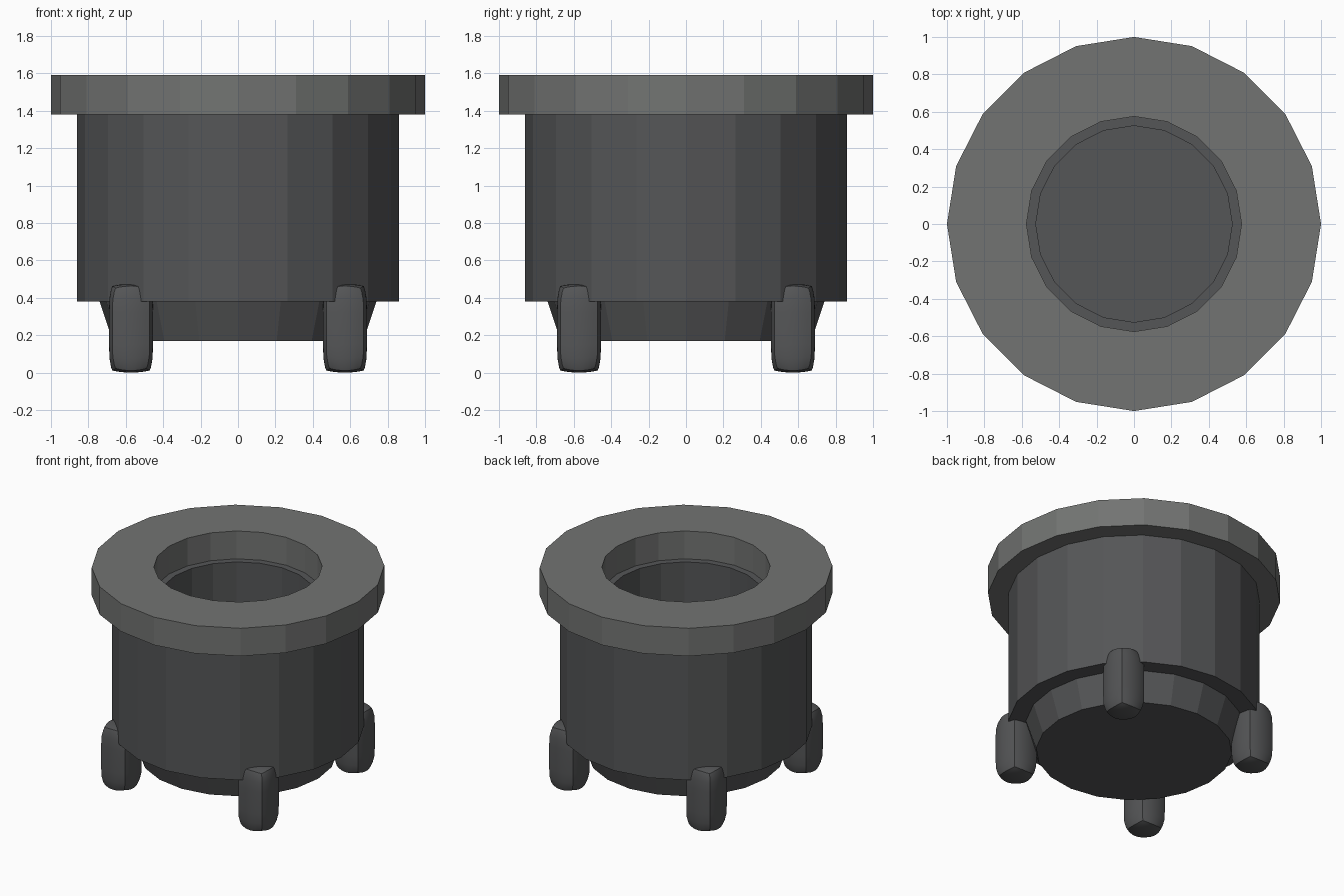
import bpy, bmesh, math

if "Cube" in bpy.data.objects:
    bpy.data.objects.remove(bpy.data.objects["Cube"])

SIDES = 20


def material(name, rgb):
    m = bpy.data.materials.new(name)
    m.diffuse_color = (*rgb, 1)
    m.use_nodes = True
    m.node_tree.nodes["Principled BSDF"].inputs["Base Color"].default_value = m.diffuse_color
    return m


rim_grey = material("rim_grey", (0.17, 0.175, 0.17))
body_grey = material("body_grey", (0.09, 0.092, 0.095))


def finish(bm, name, mat):
    bmesh.ops.remove_doubles(bm, verts=bm.verts, dist=1e-5)
    bmesh.ops.recalc_face_normals(bm, faces=bm.faces)
    mesh = bpy.data.meshes.new(name)
    bm.to_mesh(mesh)
    bm.free()
    mesh.materials.append(mat)
    obj = bpy.data.objects.new(name, mesh)
    bpy.context.collection.objects.link(obj)
    return obj


def lathe(name, profile, mat, closed=False):
    """Flat-sided turned part; an open profile is capped at both ends."""
    bm = bmesh.new()
    rings = []
    for r, z in profile:
        rings.append([bm.verts.new((r * math.cos(a), r * math.sin(a), z))
                      for a in (2 * math.pi * i / SIDES for i in range(SIDES))])
    pairs = list(zip(rings, rings[1:]))
    if closed:
        pairs.append((rings[-1], rings[0]))
    else:
        bm.faces.new(rings[0])
        bm.faces.new(rings[-1])
    for a, b in pairs:
        for i in range(SIDES):
            j = (i + 1) % SIDES
            bm.faces.new((a[i], a[j], b[j], b[i]))
    return finish(bm, name, mat)


# Hollow pot body with stepped, tapered base
lathe("pot_body", [(0.67, 0.17), (0.74, 0.38), (0.86, 0.38), (0.86, 1.38),
                   (0.525, 1.38), (0.525, 0.38)], body_grey)

# Wide rim collar
lathe("pot_rim", [(1.0, 1.38), (1.0, 1.59), (0.575, 1.59), (0.575, 1.38)],
      rim_grey, closed=True)


# Pillow-shaped foot: a gridded box with bulging faces
def foot(name, cx, cy):
    bm = bmesh.new()
    bmesh.ops.create_cube(bm, size=2)
    bmesh.ops.subdivide_edges(bm, edges=bm.edges[:], cuts=7, use_grid_fill=True)
    for v in bm.verts:
        u, t, w = v.co
        w = math.sin(w * math.pi / 2)  # closer rows near the ends
        end = 0.0175 * (1 - w ** 6)
        v.co = (cx + u * (0.082 + 0.018 * (1 - t * t) + end),
                cy + t * (0.082 + 0.018 * (1 - u * u) + end),
                0.237 + w * (0.215 + 0.011 * (2 - u * u - t * t)))
    obj = finish(bm, name, body_grey)
    bpy.ops.object.select_all(action='DESELECT')
    obj.select_set(True)
    bpy.context.view_layer.objects.active = obj
    bpy.ops.object.shade_smooth_by_angle(angle=math.radians(30))


for ny, sy in (("front", -1), ("back", 1)):
    for nx, sx in (("left", -1), ("right", 1)):
        foot(f"{ny}_{nx}_foot", sx * 0.572, sy * 0.572)
